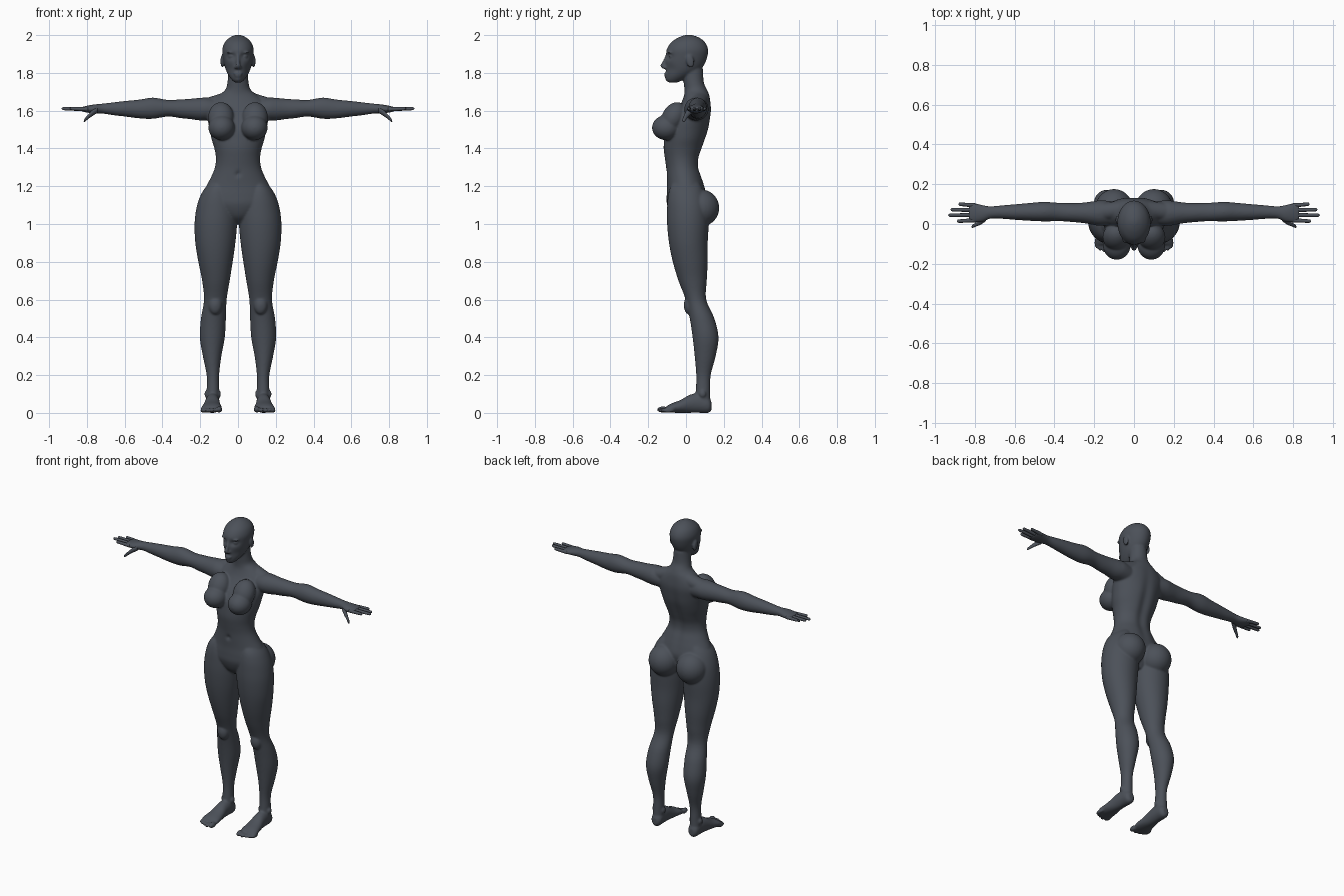
import bpy, bmesh, math
from mathutils import Vector, Matrix

skin = bpy.data.materials.new("slate grey")
skin.diffuse_color = (0.072, 0.082, 0.1, 1)

AXES = {'x': (Vector((0, 1, 0)), Vector((0, 0, 1))),
        'y': (Vector((1, 0, 0)), Vector((0, 0, 1))),
        'z': (Vector((1, 0, 0)), Vector((0, 1, 0)))}


def spline(rows, steps):
    """Catmull-Rom through the section rows."""
    out = []
    for i in range(len(rows) - 1):
        a, b, c, d = (rows[min(max(i + k, 0), len(rows) - 1)] for k in (-1, 0, 1, 2))
        for j in range(steps):
            t = j / steps
            out.append([0.5 * (2 * q + (r - p) * t + (2 * p - 5 * q + 4 * r - s) * t * t
                               + (3 * q - p - 3 * r + s) * t ** 3)
                        for p, q, r, s in zip(a, b, c, d)])
    return out + [list(rows[-1])]


def loft(bm, rows, axis, seg=40, steps=5, side=1):
    """Skin elliptical sections (x, y, z, radius_u, radius_v)."""
    u, v = AXES[axis]
    rings = []
    for x, y, z, ru, rv in spline(rows, steps):
        ring = []
        for k in range(seg):
            a = 2 * math.pi * k / seg
            p = Vector((x, y, z)) + u * ru * math.cos(a) + v * rv * math.sin(a)
            p.x *= side
            ring.append(bm.verts.new(p))
        rings.append(ring)
    for r, s in zip(rings, rings[1:]):
        for k in range(seg):
            n = (k + 1) % seg
            bm.faces.new((r[k], r[n], s[n], s[k]))
    bm.faces.new(rings[0][::-1])
    bm.faces.new(rings[-1])
    return [p for r in rings for p in r]


def upright(rows):
    """(z, half width, front y, back y) -> section rows."""
    return [(0, (f + b) / 2, z, w, (b - f) / 2) for z, w, f, b in rows]


def blob(bm, pos, rad, side=1, tilt=0):
    m = (Matrix.Translation((pos[0] * side, pos[1], pos[2]))
         @ Matrix.Rotation(tilt, 4, 'X') @ Matrix.Diagonal((*rad, 1)))
    bmesh.ops.create_uvsphere(bm, u_segments=28, v_segments=18, radius=1, matrix=m)


def push(verts, pos, rad, dy):
    """Soft push along y around a point."""
    for v in verts:
        d = sum(((c - p) / r) ** 2 for c, p, r in zip(v.co, pos, rad))
        v.co.y += dy * math.exp(-d)


def finish(bm, name):
    bmesh.ops.recalc_face_normals(bm, faces=bm.faces)
    me = bpy.data.meshes.new(name)
    bm.to_mesh(me)
    bm.free()
    me.materials.append(skin)
    for p in me.polygons:
        p.use_smooth = True
    ob = bpy.data.objects.new(name, me)
    bpy.context.collection.objects.link(ob)
    return ob


bm = bmesh.new()

# torso and neck
torso = loft(bm, upright([
    (1.0, .03, -.03, .06), (1.04, .10, -.075, .08), (1.1, .175, -.10, .10),
    (1.15, .19, -.102, .11), (1.2, .168, -.10, .10), (1.25, .142, -.102, .085),
    (1.3, .122, -.105, .07), (1.35, .117, -.112, .073), (1.4, .125, -.118, .09),
    (1.45, .14, -.115, .107), (1.5, .15, -.108, .122), (1.55, .16, -.085, .13),
    (1.6, .165, -.05, .135), (1.64, .15, -.025, .132), (1.68, .105, -.01, .125),
    (1.71, .068, -.008, .113), (1.75, .056, -.012, .095), (1.82, .05, -.02, .09)]), 'z', 64)
push(torso, (0, .1, 1.4), (.03, .1, .2), -.014)      # spine groove
push(torso, (0, -.1, 1.265), (.012, .05, .014), .012)  # navel

# head
head = loft(bm, upright([
    (1.748, .016, -.09, -.05), (1.762, .032, -.102, -.015), (1.785, .049, -.106, .03),
    (1.815, .064, -.106, .075), (1.85, .074, -.108, .1), (1.89, .081, -.106, .114),
    (1.925, .083, -.102, .117), (1.96, .071, -.08, .102), (1.985, .047, -.045, .073),
    (1.998, .022, -.012, .04), (2.002, .004, .01, .018)]), 'z', 64)
for s in (1, -1):
    push(head, (.036 * s, -.1, 1.888), (.02, .06, .014), .02)   # eye sockets
    push(head, (.05 * s, -.09, 1.82), (.02, .06, .025), .007)   # hollow cheeks
push(head, (0, -.11, 1.765), (.025, .04, .014), -.006)          # chin
# nose and lips
loft(bm, [(0, -.098, 1.9, .008, .008), (0, -.112, 1.865, .009, .01),
          (0, -.122, 1.838, .013, .014), (0, -.112, 1.822, .012, .012)], 'z', 24)
blob(bm, (0, -.104, 1.796), (.024, .014, .006))
blob(bm, (0, -.102, 1.783), (.02, .014, .007))

for s in (1, -1):
    # face sides
    blob(bm, (.036, -.077, 1.888), (.016, .015, .009), s)
    blob(bm, (.036, -.082, 1.908), (.026, .017, .006), s)
    blob(bm, (.013, -.11, 1.829), (.008, .012, .008), s)
    blob(bm, (.083, .022, 1.862), (.01, .021, .035), s, .2)
    # chest
    blob(bm, (.087, -.105, 1.51), (.07, .075, .066), s)
    blob(bm, (.09, -.065, 1.565), (.068, .062, .085), s, -.5)
    # buttocks
    blob(bm, (.1, .078, 1.085), (.095, .098, .098), s)
    # legs, from (z, inner x, outer x, front y, back y)
    leg = [(1.24, .05, .125, -.06, .06), (1.19, .04, .175, -.085, .085),
           (1.14, .02, .203, -.096, .105), (1.08, .006, .221, -.1, .118),
           (1.0, .005, .23, -.1, .12), (.9, .014, .226, -.09, .115),
           (.8, .028, .21, -.07, .115), (.7, .044, .19, -.04, .11),
           (.6, .06, .18, -.002, .107), (.5, .064, .196, .02, .15),
           (.4, .07, .202, .035, .172), (.3, .088, .186, .046, .157),
           (.2, .1, .166, .054, .131), (.12, .1, .166, .052, .128),
           (.04, .1, .168, .045, .13)]
    loft(bm, [((i + o) / 2, (f + b) / 2, z, (o - i) / 2, (b - f) / 2)
              for z, i, o, f, b in leg], 'z', 48, side=s)
    blob(bm, (.12, .018, .57), (.036, .03, .05), s)
    # ankle bones
    for x in (.102, .166):
        blob(bm, (x, .088, .1), (.012, .018, .02), s)
    # feet
    loft(bm, [(.133, .135, .036, .016, .022), (.133, .118, .042, .033, .042),
              (.134, .07, .052, .037, .052), (.136, .02, .048, .04, .048),
              (.138, -.03, .034, .048, .034), (.14, -.08, .025, .056, .024),
              (.141, -.105, .018, .054, .016)], 'y', 36, side=s)
    # toes
    for x, y, r in ((.1, -.122, .017), (.128, -.122, .0125), (.15, -.115, .012),
                    (.17, -.106, .012), (.187, -.094, .012)):
        blob(bm, (x, y, r + .001), (r, .031, r), s)
    # arms and palms
    loft(bm, [(.08, .055, 1.6, .055, .055), (.16, .055, 1.608, .064, .06),
              (.2, .055, 1.608, .06, .06), (.25, .056, 1.609, .052, .054),
              (.3, .057, 1.61, .048, .05), (.37, .06, 1.613, .046, .044),
              (.45, .062, 1.613, .049, .056), (.52, .061, 1.609, .045, .05),
              (.6, .06, 1.61, .039, .041), (.66, .06, 1.61, .034, .034),
              (.72, .058, 1.611, .031, .026), (.76, .053, 1.609, .042, .024),
              (.8, .056, 1.608, .049, .018), (.83, .058, 1.608, .045, .011)],
         'x', 40, side=s)
    # trapezius slopes
    loft(bm, [(.02, .075, 1.68, .045, .045), (.08, .07, 1.65, .045, .045),
              (.17, .06, 1.625, .045, .042)], 'x', 32, side=s)

body = finish(bm, "body")
rm = body.modifiers.new("fuse", 'REMESH')
rm.mode = 'VOXEL'
rm.voxel_size = 0.0056
rm.use_smooth_shade = True
sm = body.modifiers.new("soften", 'SMOOTH')
sm.factor = 0.5
sm.iterations = 7

# fingers and thumbs
for s, label in ((1, "left"), (-1, "right")):
    bm = bmesh.new()
    for y0, y1, tip in ((.019, .014, .89), (.045, .044, .934),
                        (.07, .072, .922), (.093, .1, .882)):
        loft(bm, [(x, y0 + (y1 - y0) * t, 1.607 + .004 * t, r, r)
                  for t, r in ((0, .011), (.3, .0105), (.6, .0095), (.9, .0085),
                               (.97, .006), (1, .001))
                  for x in [.795 + (tip - .795) * t]], 'x', 14, 3, s)
    loft(bm, [(.745, .03, 1.603, .016, .016), (.77, .012, 1.588, .015, .016),
              (.795, -.003, 1.566, .01, .012), (.812, -.012, 1.549, .008, .009),
              (.817, -.014, 1.544, .001, .001)], 'x', 14, 4, s)
    finish(bm, label + "_fingers")
